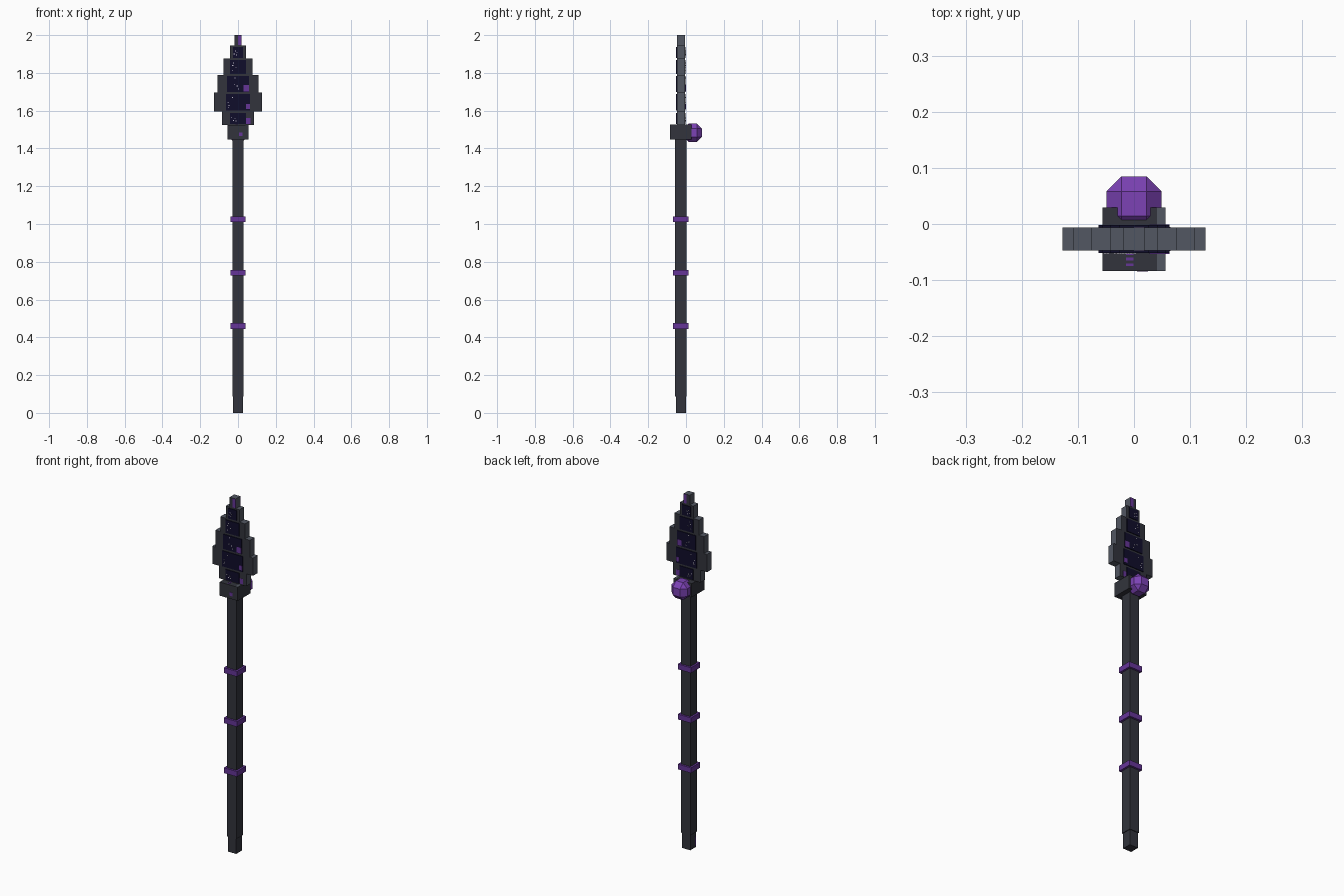
import bpy
import random
from mathutils import Vector

random.seed(7)
if "Cube" in bpy.data.objects:
    bpy.data.objects.remove(bpy.data.objects["Cube"], do_unlink=True)


def material(name, rgb):
    m = bpy.data.materials.new(name)
    m.use_nodes = True
    m.diffuse_color = (*rgb, 1)
    bsdf = m.node_tree.nodes["Principled BSDF"]
    bsdf.inputs["Base Color"].default_value = (*rgb, 1)
    bsdf.inputs["Roughness"].default_value = 0.8
    return m


DARK = material("dark iron", (0.032, 0.034, 0.045))
EDGE = material("steel edge", (0.085, 0.095, 0.122))
NAVY = material("night blue", (0.005, 0.004, 0.024))
PURPLE = material("deep purple", (0.13, 0.035, 0.31))
VIOLET = material("bright violet", (0.20, 0.055, 0.46))
STAR = material("star white", (0.55, 0.52, 0.62))

AXIS_Y = -0.027   # depth of the shaft and blade centre line


def box(name, x, y, z, *mats):
    """Box from (min, max) ranges along each axis."""
    lo, hi = Vector((x[0], y[0], z[0])), Vector((x[1], y[1], z[1]))
    bpy.ops.mesh.primitive_cube_add(size=1, location=(lo + hi) / 2)
    ob = bpy.context.object
    ob.name = name
    ob.scale = hi - lo
    bpy.ops.object.transform_apply(location=False, rotation=False, scale=True)
    for m in mats:
        ob.data.materials.append(m)
    return ob


def post(name, half, z, mat):
    """Square post centred on the shaft axis."""
    return box(name, (-half, half), (AXIS_Y - half, AXIS_Y + half), z, mat)


def decal(name, x, z, depth, mat):
    """Thin painted plate on the front and back faces at the given depth."""
    for side, label in ((-1, "front"), (1, "back")):
        y = AXIS_Y + side * depth
        box(f"{name}_{label}", x, (y - 0.001, y + 0.001), z, mat)


# Shaft, foot and bands
post("shaft", 0.030, (0.087, 1.46), DARK)
post("shaft_foot", 0.026, (0, 0.087), DARK)
for i, z in enumerate((0.46, 0.742, 1.025)):
    post(f"shaft_band_{i + 1}", 0.041, (z - 0.015, z + 0.015), PURPLE)
box("foot_mark", (-0.027, -0.025), (-0.050, -0.042), (0.01, 0.06), PURPLE)

# Collar with its painted marks
post("collar", 0.0565, (1.448, 1.525), DARK)
box("collar_top_edge", (0.041, 0.0565), (AXIS_Y - 0.0565, AXIS_Y + 0.0565),
    (1.5245, 1.526), EDGE)
for i in range(3):
    y = -0.075 + i * 0.01
    box(f"collar_mark_{i + 1}", (-0.014, -0.001), (y, y + 0.005),
        (1.524, 1.526), PURPLE)
box("collar_front_mark", (0.005, 0.025), (-0.0845, -0.083), (1.465, 1.485), PURPLE)

# Gem at the back of the collar, a cube with wide chamfers
gem = box("gem", (-0.049, 0.049), (-0.013, 0.085), (1.434, 1.532), VIOLET)
bev = gem.modifiers.new("chamfer", "BEVEL")
bev.width = 0.027
bev.segments = 1
bev.limit_method = "NONE"

# Stepped blade: half width, panel half width, bottom, top
TIERS = (
    (0.085, 0.043, 1.525, 1.595),
    (0.127, 0.063, 1.595, 1.695),
    (0.108, 0.057, 1.695, 1.790),
    (0.077, 0.042, 1.790, 1.875),
    (0.042, 0.027, 1.875, 1.945),
    (0.019, 0, 1.945, 2.0),
)
for i, (half, panel, low, high) in enumerate(TIERS, 1):
    tier = box(f"blade_tier_{i}", (-half, half), (AXIS_Y - 0.0205, AXIS_Y + 0.0205),
               (low, high), DARK, EDGE)
    for face in tier.data.polygons:
        face.material_index = int(abs(face.normal.y) < 0.5)
    if not panel:
        continue
    # Dark inlay on both sides of the tier
    box(f"blade_panel_{i}", (-panel, panel), (AXIS_Y - 0.025, AXIS_Y + 0.025),
        (low + 0.005, high - 0.007), NAVY)
    # Small stars scattered over the inlay
    for k in range(4):
        x = random.uniform(-0.9, 0) * panel
        z = random.uniform(low + 0.015, high - 0.015)
        decal(f"star_{i}_{k + 1}", (x, x + 0.006), (z, z + 0.004), 0.0255, STAR)

# Purple inlays on the blade
decal("tip_inlay", (0, 0.019), (1.948, 1.998), 0.0205, PURPLE)
decal("upper_inlay", (0.028, 0.057), (1.702, 1.735), 0.0253, PURPLE)
decal("middle_inlay", (0.043, 0.063), (1.61, 1.635), 0.0253, PURPLE)
decal("lower_inlay", (0.043, 0.065), (1.53, 1.56), 0.0205, PURPLE)
